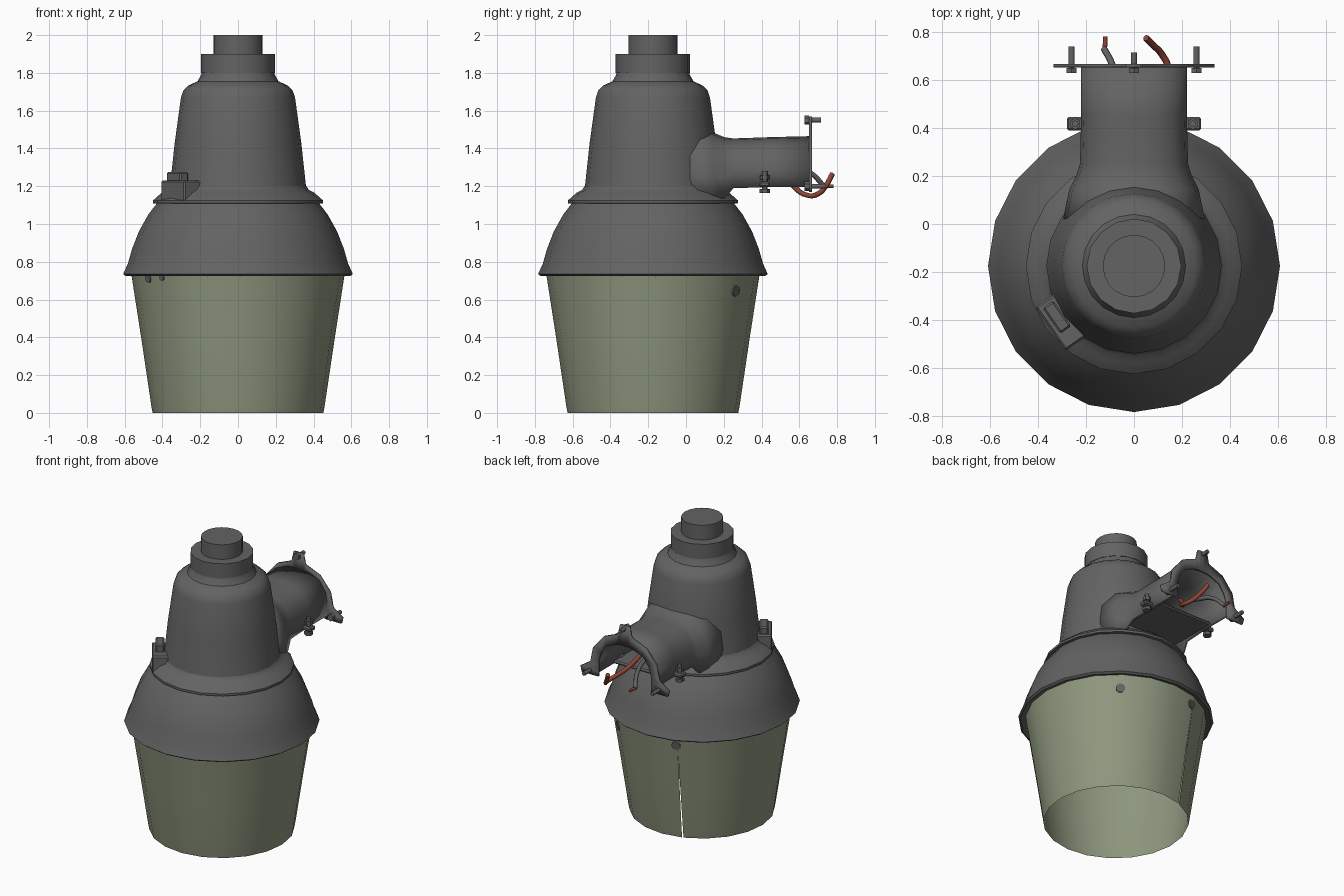
import bpy, bmesh, math
from mathutils import Vector, Matrix

cube = bpy.data.objects.get("Cube")
if cube:
    bpy.data.objects.remove(cube, do_unlink=True)

AXIS = Vector((0, -0.175, 0))


def material(name, rgb):
    m = bpy.data.materials.new(name)
    m.use_nodes = True
    m.diffuse_color = (*rgb, 1)
    m.node_tree.nodes["Principled BSDF"].inputs["Base Color"].default_value = (*rgb, 1)
    return m


GREY = material("weathered grey metal", (0.125, 0.125, 0.125))
GLASS = material("pale green glass", (0.27, 0.31, 0.21))
RED = material("red wire", (0.27, 0.06, 0.035))


def finish(name, bm, mat, thickness=0, angle=35):
    bmesh.ops.recalc_face_normals(bm, faces=bm.faces)
    me = bpy.data.meshes.new(name)
    bm.to_mesh(me)
    bm.free()
    ob = bpy.data.objects.new(name, me)
    bpy.context.collection.objects.link(ob)
    me.materials.append(mat)
    if thickness:
        mod = ob.modifiers.new("Wall", "SOLIDIFY")
        mod.thickness, mod.offset = thickness, 0
    for o in bpy.context.selected_objects:
        o.select_set(False)
    ob.select_set(True)
    bpy.context.view_layer.objects.active = ob
    bpy.ops.object.shade_smooth_by_angle(angle=math.radians(angle))
    return ob


def loft(name, rows, mat, closed=False, **kw):
    """Skin a grid of points; closed joins each row end to start."""
    bm = bmesh.new()
    grid = [[bm.verts.new(p) for p in row] for row in rows]
    for a, b in zip(grid, grid[1:]):
        n = len(a)
        for i in range(n if closed else n - 1):
            j = (i + 1) % n
            bm.faces.new((a[i], a[j], b[j], b[i]))
    if closed == "capped":
        bm.faces.new(grid[0])
        bm.faces.new(grid[-1])
    return finish(name, bm, mat, **kw)


def ring(r, z, n):
    return [AXIS + Vector((r * math.cos(t), r * math.sin(t), z))
            for t in (math.tau * i / n for i in range(n))]


def turned(name, profile, mat, n=20, closed=True, **kw):
    return loft(name, [ring(r, z, n) for r, z in profile], mat, closed, **kw)


def box(name, size, matrix, mat=GREY):
    bm = bmesh.new()
    bmesh.ops.create_cube(bm, size=1, matrix=matrix @ Matrix.Diagonal((*size, 1)))
    bmesh.ops.bevel(bm, geom=bm.edges[:], offset=0.008, segments=1, affect="EDGES")
    return finish(name, bm, mat)


def rod(name, start, end, radius, sides=8, mat=GREY):
    start, end = Vector(start), Vector(end)
    d = end - start
    turn = d.to_track_quat("Z", "Y").to_matrix().to_4x4()
    bm = bmesh.new()
    bmesh.ops.create_cone(bm, cap_ends=True, segments=sides, radius1=radius, radius2=radius,
                          depth=d.length, matrix=Matrix.Translation((start + end) / 2) @ turn)
    return finish(name, bm, mat, angle=50)


def wire(name, points, radius, mat):
    cu = bpy.data.curves.new(name, "CURVE")
    cu.dimensions = "3D"
    cu.bevel_depth, cu.bevel_resolution, cu.resolution_u = radius, 1, 5
    cu.use_fill_caps = True
    sp = cu.splines.new("BEZIER")
    sp.bezier_points.add(len(points) - 1)
    for bp, p in zip(sp.bezier_points, points):
        bp.co = p
        bp.handle_left_type = bp.handle_right_type = "AUTO"
    ob = bpy.data.objects.new(name, cu)
    bpy.context.collection.objects.link(ob)
    cu.materials.append(mat)


# Lamp head: hood, flange, neck and sensor cap
turned("hood", [(0.56, 0.735), (0.595, 0.725), (0.608, 0.735), (0.583, 0.79), (0.56, 0.87),
                (0.525, 0.96), (0.475, 1.05), (0.425, 1.115)], GREY)
turned("hood_flange", [(0.41, 1.105), (0.45, 1.11), (0.45, 1.125), (0.405, 1.165),
                       (0.375, 1.18), (0.363, 1.2)], GREY)
turned("neck", [(0.365, 1.17), (0.36, 1.2), (0.335, 1.43), (0.302, 1.67), (0.288, 1.71),
                (0.26, 1.735), (0.215, 1.755), (0.195, 1.79), (0.19, 1.81)], GREY)
turned("collar", [(0.19, 1.8), (0.197, 1.8), (0.197, 1.9), (0.12, 1.9)], GREY, n=16)
turned("sensor_cap", [(0.13, 1.88), (0.13, 2.0)], GREY, closed="capped")

# Glass shade: open at the bottom, with a slit that widens downwards
SLIT = math.radians(109)
rows = []
for r, z, gap in ((0.452, 0.0, 0.02), (0.458, 0.03, 0.02), (0.51, 0.38, 0.008), (0.565, 0.735, 0)):
    rows.append([AXIS + Vector((r * math.cos(t), r * math.sin(t), z))
                 for t in (SLIT + gap + (math.tau - gap) * i / 20 for i in range(21))])
loft("glass_shade", rows, GLASS)

# Dark mounting spots on the glass
for deg, z, size in ((53, 0.645, 0.03), (108, 0.675, 0.03), (212, 0.712, 0.024), (224, 0.715, 0.015)):
    t = math.radians(deg)
    r = 0.453 + 0.152 * z
    out = Vector((math.cos(t), math.sin(t), -0.15)).normalized()
    at = AXIS + Vector((r * math.cos(t), r * math.sin(t), z))
    rod("mounting_spot", at - out * 0.006, at + out * 0.003, size, 9)

# Arched arm, open underneath near its end
ARCH = [(-1, 0), (-1, 0.35), (-0.95, 0.6), (-0.75, 0.85), (-0.4, 0.97), (0, 1)]
ARCH += [(-x, z) for x, z in reversed(ARCH[:-1])]
stations = [(0.02, 0.285, 1.12, 1.52), (0.14, 0.26, 1.13, 1.475), (0.2, 0.23, 1.135, 1.45),
            (0.25, 0.215, 1.19, 1.443), (0.45, 0.21, 1.195, 1.45), (0.655, 0.21, 1.195, 1.455)]
loft("arm", [[(x * w, y, lo + z * (hi - lo)) for x, z in ARCH] for y, w, lo, hi in stations],
     GREY, thickness=0.02)
box("arm_floor", (0.41, 0.34, 0.02), Matrix.Translation((0, 0.33, 1.205)))

# Horseshoe wall flange with a top tab and two feet
OUTER = [(0, 1.57), (0.035, 1.57), (0.05, 1.5), (0.16, 1.455), (0.24, 1.36), (0.26, 1.26),
         (0.335, 1.21), (0.325, 1.17), (0.24, 1.17)]
INNER = [(0, 1.43), (0.03, 1.43), (0.06, 1.425), (0.14, 1.395), (0.18, 1.34), (0.2, 1.28),
         (0.2, 1.24), (0.2, 1.2), (0.2, 1.17)]


def both_sides(half):
    return [(-x, 0.659, z) for x, z in reversed(half[1:])] + [(x, 0.659, z) for x, z in half]


loft("wall_flange", [both_sides(OUTER), both_sides(INNER)], GREY, thickness=0.015)

# Flange bolts
for x, z, tip in ((0, 1.55, 0.715), (-0.26, 1.2, 0.74), (0.26, 1.2, 0.74)):
    rod("bolt_shank", (x, 0.64, z), (x, tip, z), 0.013)
    rod("bolt_head", (x, 0.628, z), (x, 0.65, z), 0.024, 6)

# Clamp lugs with upright screws beside the arm
for s in (-1, 1):
    box("clamp_lug", (0.09, 0.055, 0.03), Matrix.Translation((s * 0.235, 0.417, 1.21)))
    rod("clamp_screw", (s * 0.245, 0.417, 1.165), (s * 0.245, 0.417, 1.28), 0.014)
    rod("clamp_nut", (s * 0.245, 0.417, 1.235), (s * 0.245, 0.417, 1.26), 0.024, 6)
    rod("clamp_nut", (s * 0.245, 0.417, 1.165), (s * 0.245, 0.417, 1.185), 0.028, 6)

# Latch on the hood flange
turn = Matrix.Rotation(math.radians(215), 4, "Z")
base = Matrix.Translation(AXIS) @ turn
box("latch_base", (0.12, 0.22, 0.11), base @ Matrix.Translation((0.375, 0.015, 1.175)))
box("latch_knob", (0.055, 0.13, 0.07), base @ Matrix.Translation((0.385, -0.01, 1.24)))

# Loose wires in the arm
wire("red_wire", [(0.0, 0.45, 1.32), (0.06, 0.55, 1.22), (0.14, 0.65, 1.15), (0.12, 0.7, 1.16),
                  (0.08, 0.745, 1.21), (0.05, 0.775, 1.265)], 0.014, RED)
wire("grey_wire", [(-0.06, 0.5, 1.32), (-0.09, 0.66, 1.27), (-0.125, 0.73, 1.2)], 0.014, GREY)
wire("grey_wire_tip", [(-0.125, 0.72, 1.2), (-0.12, 0.75, 1.2), (-0.12, 0.78, 1.2)], 0.01, RED)
